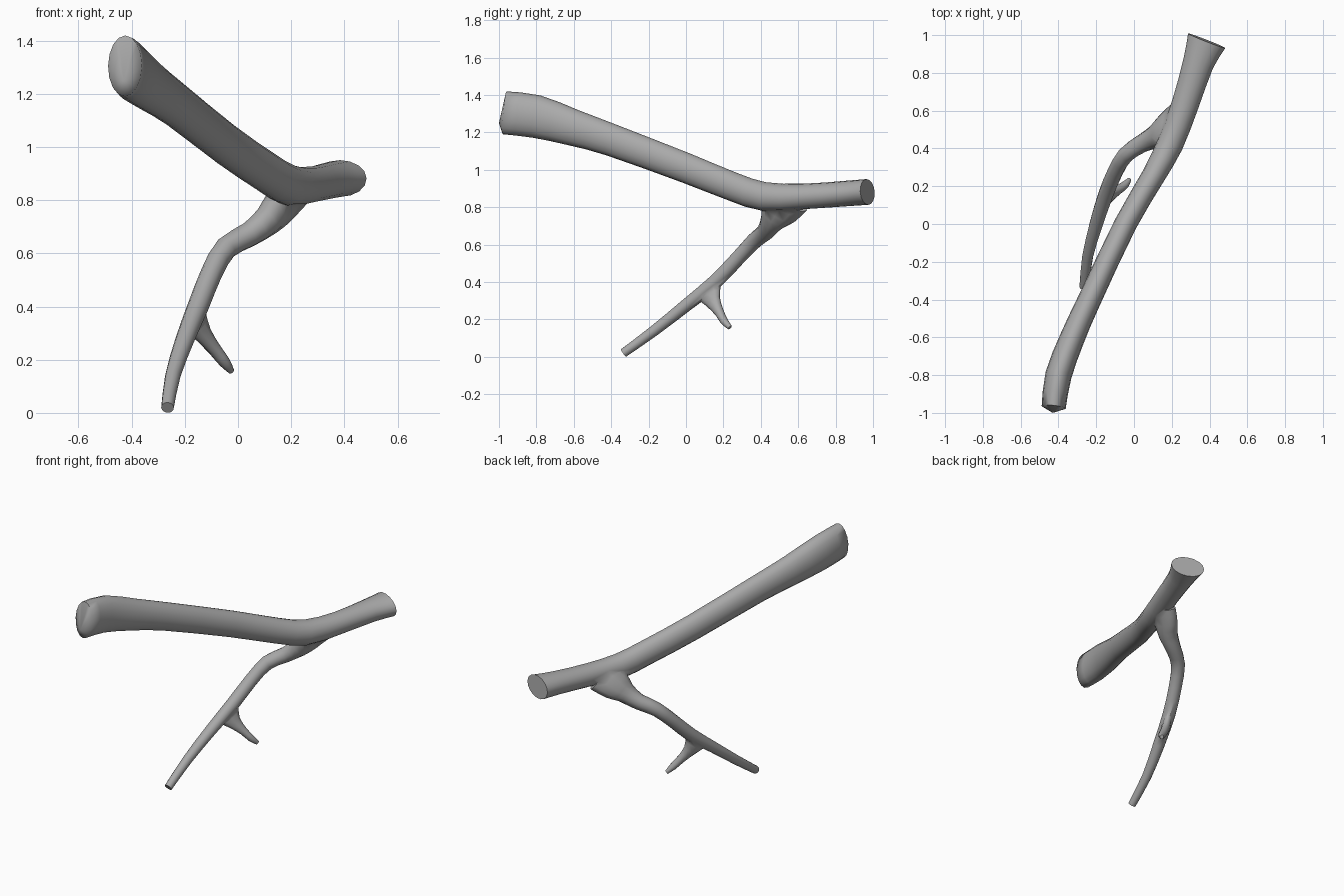
import bpy, bmesh, math
from mathutils import Vector

if "Cube" in bpy.data.objects:
    bpy.data.objects.remove(bpy.data.objects["Cube"])


def spline(st, i, t):
    """Catmull-Rom interpolation between stations i and i+1."""
    n = len(st) - 1
    p = [st[max(0, min(n, i + k))] for k in (-1, 0, 1, 2)]
    return [0.5 * (2 * b + (c - a) * t + (2 * a - 5 * b + 4 * c - d) * t * t
                   + (3 * b - a - 3 * c + d) * t ** 3) for a, b, c, d in zip(*p)]


def limb(name, stations, up, sides, steps=2, tip=None):
    """Closed elliptical tube; a station is x, y, z, half width, half height along up."""
    rows = [spline(stations, i, k / steps)
            for i in range(len(stations) - 1) for k in range(steps)]
    rows.append(list(stations[-1]))
    up = Vector(up)
    bm = bmesh.new()
    rings = []
    for i, (x, y, z, rw, rh) in enumerate(rows):
        a, b = rows[max(i - 1, 0)], rows[min(i + 1, len(rows) - 1)]
        tan = (Vector(b[:3]) - Vector(a[:3])).normalized()
        side = tan.cross(up).normalized()
        high = side.cross(tan).normalized()
        ring = []
        for k in range(sides):
            ang = 2 * math.pi * k / sides
            ring.append(bm.verts.new(Vector((x, y, z)) + side * rw * math.cos(ang)
                                     + high * rh * math.sin(ang)))
        rings.append(ring)
    for r, s in zip(rings, rings[1:]):
        for k in range(sides):
            j = (k + 1) % sides
            bm.faces.new((r[k], r[j], s[j], s[k]))
    if tip:  # uneven broken end, fanned from one low point
        v = bm.verts.new(tip)
        for k in range(sides):
            bm.faces.new((v, rings[0][(k + 1) % sides], rings[0][k]))
    else:
        bm.faces.new(rings[0][::-1])
    bm.faces.new(rings[-1])
    bmesh.ops.recalc_face_normals(bm, faces=bm.faces)
    mesh = bpy.data.meshes.new(name)
    bm.to_mesh(mesh)
    bm.free()
    ob = bpy.data.objects.new(name, mesh)
    bpy.context.collection.objects.link(ob)
    mesh.materials.append(bark)
    return ob


# Dark grey bark
bark = bpy.data.materials.new("bark")
bark.diffuse_color = (0.4, 0.4, 0.4, 1)
bark.use_nodes = True
bark.node_tree.nodes["Principled BSDF"].inputs["Base Color"].default_value = bark.diffuse_color

# Thick main limb, from the front end to the back end
main = limb("branch", [
    (-0.425, -0.97, 1.305, 0.064, 0.115),
    (-0.40, -0.80, 1.285, 0.070, 0.115),
    (-0.325, -0.60, 1.225, 0.066, 0.098),
    (-0.235, -0.40, 1.16, 0.062, 0.087),
    (-0.045, 0.0, 1.01, 0.060, 0.081),
    (0.10, 0.25, 0.91, 0.062, 0.078),
    (0.19, 0.42, 0.857, 0.070, 0.077),
    (0.27, 0.63, 0.858, 0.072, 0.068),
    (0.34, 0.85, 0.873, 0.082, 0.068),
    (0.385, 0.97, 0.882, 0.106, 0.069)], (0, 0, 1), 16,
    tip=(-0.43, -1.0, 1.25))

# Thinner side branch, flared where it leaves the main limb
side_branch = limb("side_branch", [
    (0.225, 0.535, 0.85, 0.055, 0.13),
    (0.16, 0.495, 0.78, 0.060, 0.105),
    (0.11, 0.46, 0.722, 0.055, 0.066),
    (0.04, 0.425, 0.67, 0.047, 0.048),
    (-0.045, 0.365, 0.62, 0.043, 0.043),
    (-0.10, 0.275, 0.525, 0.041, 0.040),
    (-0.15, 0.155, 0.40, 0.040, 0.040),
    (-0.20, 0.0, 0.275, 0.036, 0.034),
    (-0.245, -0.17, 0.14, 0.029, 0.029),
    (-0.265, -0.335, 0.02, 0.024, 0.024)], (0.4, 0.9, 0), 12)

# Short twig pointing down and back
twig = limb("twig", [
    (-0.160, 0.120, 0.352, 0.028, 0.085),
    (-0.130, 0.145, 0.295, 0.027, 0.045),
    (-0.085, 0.180, 0.235, 0.025, 0.025),
    (-0.05, 0.205, 0.19, 0.022, 0.021),
    (-0.025, 0.235, 0.157, 0.011, 0.013)], (0.3, 0.7, 0.65), 10)

# Fuse the limbs into one surface
bpy.context.view_layer.objects.active = main
main.select_set(True)
for part in (side_branch, twig):
    mod = main.modifiers.new("join", 'BOOLEAN')
    mod.operation = 'UNION'
    mod.solver = 'EXACT'
    mod.object = part
    bpy.ops.object.modifier_apply(modifier=mod.name)
    bpy.data.objects.remove(part)
bpy.ops.object.shade_smooth_by_angle(angle=math.radians(75))
